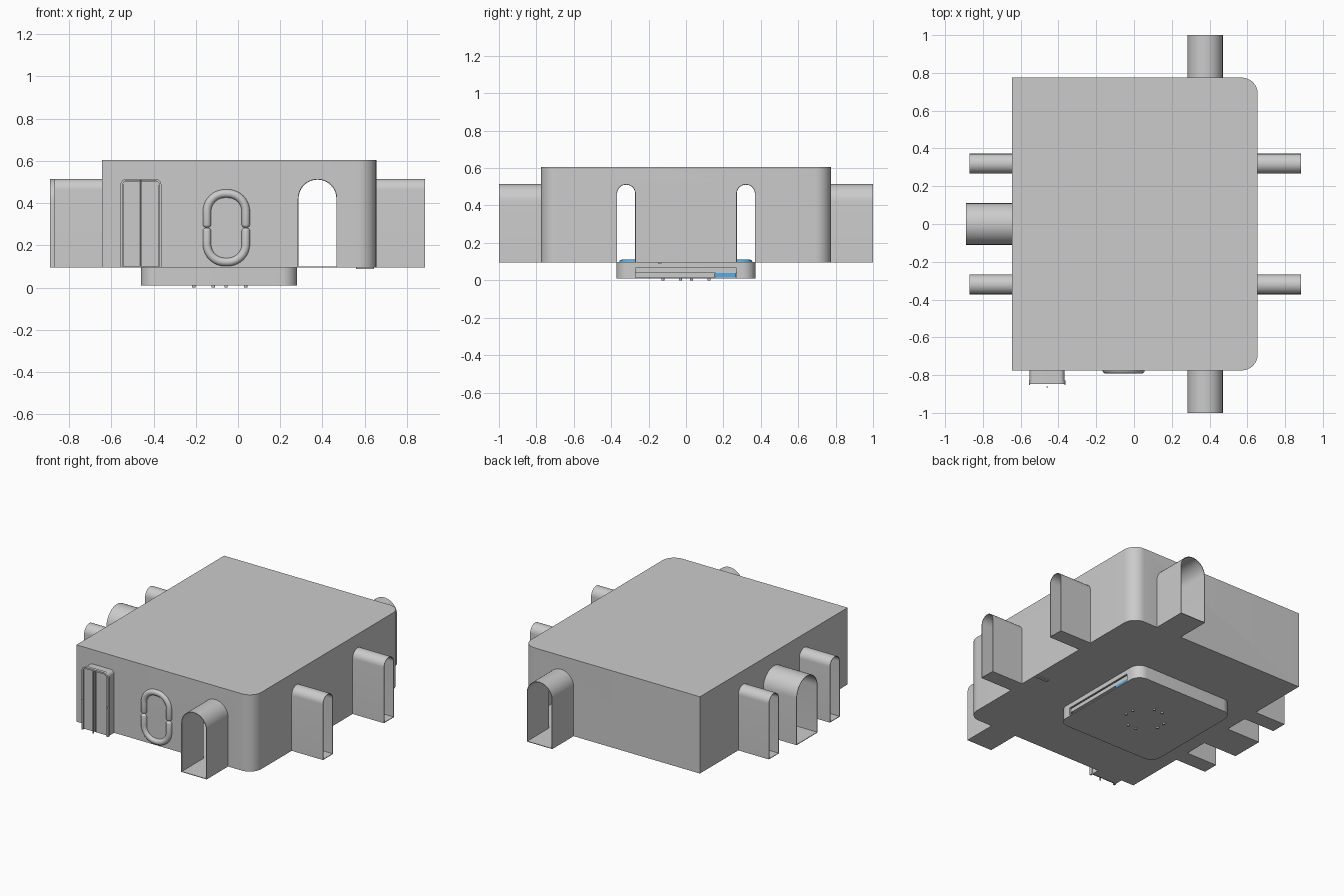
import bpy, bmesh, math
from mathutils import Vector

if "Cube" in bpy.data.objects:
    bpy.data.objects.remove(bpy.data.objects["Cube"])


def finish(ob, bm):
    bmesh.ops.recalc_face_normals(bm, faces=bm.faces)
    bm.to_mesh(ob.data)
    bm.free()
    return ob


def new_object(name):
    ob = bpy.data.objects.new(name, bpy.data.meshes.new(name))
    bpy.context.collection.objects.link(ob)
    return ob


def prism(name, pts, axis, a, b):
    """Extrude a 2D outline along an axis from a to b."""
    place = {'x': lambda u, v, t: (t, u, v),
             'y': lambda u, v, t: (u, t, v),
             'z': lambda u, v, t: (u, v, t)}[axis]
    bm = bmesh.new()
    f = bm.faces.new([bm.verts.new(place(u, v, a)) for u, v in pts])
    ext = bmesh.ops.extrude_face_region(bm, geom=[f])
    d = Vector(place(0, 0, b - a))
    bmesh.ops.translate(bm, vec=d, verts=[g for g in ext['geom'] if isinstance(g, bmesh.types.BMVert)])
    return finish(new_object(name), bm)


def rounded(u0, v0, u1, v1, radii, n=10):
    """Rectangle outline; radii run from lower left anticlockwise."""
    pts = []
    for i, (u, v, su, sv) in enumerate([(u0, v0, 1, 1), (u1, v0, -1, 1), (u1, v1, -1, -1), (u0, v1, 1, -1)]):
        r = radii[i]
        if not r:
            pts.append((u, v))
            continue
        for k in range(n + 1):
            t = math.pi + i * math.pi / 2 + k / n * math.pi / 2
            pts.append((u + su * r + r * math.cos(t), v + sv * r + r * math.sin(t)))
    return pts


def arch(u0, u1, z0, z1, n=20):
    r, c = (u1 - u0) / 2, (u0 + u1) / 2
    return [(u0, z0), (u1, z0)] + [(c + r * math.cos(math.pi * k / n), z1 - r + r * math.sin(math.pi * k / n))
                                   for k in range(n + 1)]


def boolean(ob, other, op):
    m = ob.modifiers.new("bool", 'BOOLEAN')
    m.object, m.operation, m.solver = other, op, 'EXACT'
    bpy.context.view_layer.objects.active = ob
    bpy.ops.object.modifier_apply(modifier=m.name)
    bpy.data.objects.remove(other)


def smooth(ob):
    bpy.ops.object.select_all(action='DESELECT')
    ob.select_set(True)
    bpy.context.view_layer.objects.active = ob
    bpy.ops.object.shade_smooth_by_angle(angle=math.radians(30))


def box(name, x0, x1, y0, y1, z0, z1):
    return prism(name, [(x0, y0), (x1, y0), (x1, y1), (x0, y1)], 'z', z0, z1)


blue = bpy.data.materials.new("water_blue")
blue.diffuse_color = (0.1, 0.42, 0.75, 1)
blue.use_nodes = True
blue.node_tree.nodes["Principled BSDF"].inputs["Base Color"].default_value = blue.diffuse_color

# Hollow room with arched passages running out through its walls
T = 0.004
Z0, Z1, ZA = 0.095, 0.605, 0.515
passages = [('y', 0.283, 0.47, -1.0, 1.0),
            ('x', 0.268, 0.372, -0.87, 0.885),
            ('x', -0.372, -0.268, -0.87, 0.885),
            ('x', -0.11, 0.11, -0.89, -0.5)]


def shell(name, t, extra):
    ob = prism(name, rounded(-0.645 + t, -0.775 + t, 0.655 - t, 0.775 - t, (0, 0.085, 0.085, 0)), 'z', Z0 + t, Z1 - t)
    for axis, u0, u1, a, b in passages:
        boolean(ob, prism("passage", arch(u0 + t, u1 - t, Z0 + t, ZA - t), axis, a - extra, b + extra), 'UNION')
    return ob


room = shell("room_shell", 0, 0)
boolean(room, shell("room_hollow", T, 0.05), 'DIFFERENCE')
r4 = (0.07,) * 4
boolean(room, prism("pool_opening", rounded(-0.45, -0.36, 0.27, 0.36, r4), 'z', 0, 0.2), 'DIFFERENCE')
smooth(room)

# Sunken basin below the floor, with a long slot in its right side
basin = prism("pool_basin", rounded(-0.46, -0.372, 0.28, 0.372, r4), 'z', 0.01, Z0)
boolean(basin, prism("basin_hollow", rounded(-0.45, -0.362, 0.27, 0.362, r4), 'z', 0.014, 0.2), 'DIFFERENCE')
boolean(basin, box("slot_cut", 0.2, 0.4, -0.27, 0.27, 0.016, 0.066), 'DIFFERENCE')
smooth(basin)
box("slot_shelf", 0.25, 0.268, -0.27, 0.27, 0.04, 0.066)
box("slot_back", 0.24, 0.25, -0.27, 0.27, 0.016, 0.066)

# Water surface with a soft edge, and the blue piece seen in the slot
water = prism("pool_water", rounded(-0.445, -0.357, 0.265, 0.355, r4), 'z', 0.07, 0.11)
bev = water.modifiers.new("bevel", 'BEVEL')
bev.width, bev.segments, bev.limit_method = 0.012, 3, 'ANGLE'
spill = prism("slot_water", rounded(0.15, 0.016, 0.268, 0.038, (0.01, 0, 0, 0.01)), 'x', 0.25, 0.272)
for ob in (water, spill):
    ob.data.materials.append(blue)
    smooth(ob)

# Ring of small drains under the basin
for i, (x, y) in enumerate([(s * a, t * b) for a, b in ((0.123, 0.03), (0.03, 0.123)) for s in (-1, 1) for t in (-1, 1)]):
    bpy.ops.mesh.primitive_cylinder_add(vertices=12, radius=0.008, depth=0.012, location=(x - 0.087, y, 0.006))
    bpy.context.object.name = f"drain_{i + 1}"

# Front door: box, raised trim frame, two leaves, centre rod and handles
X0, X1, ZD = -0.557, -0.363, 0.515
smooth(prism("door_box", rounded(X0 + 0.005, Z0, X1 - 0.005, ZD - 0.005, (0, 0, 0.025, 0.025)), 'y', -0.83, -0.774))
trim = prism("door_trim", rounded(X0, Z0, X1, ZD, (0, 0, 0.03, 0.03)), 'y', -0.848, -0.828)
boolean(trim, prism("trim_cut", rounded(X0 + 0.01, 0.05, X1 - 0.01, ZD - 0.01, (0, 0, 0.02, 0.02)), 'y', -0.9, -0.8), 'DIFFERENCE')
smooth(trim)
for side, s in (("left", -1), ("right", 1)):
    xa, xb = sorted((-0.46 + s * 0.003, -0.46 + s * 0.085))
    box(f"door_leaf_{side}", xa, xb, -0.84, -0.829, 0.1, 0.503)
    box(f"door_catch_{side}", -0.46 + s * 0.094 - 0.003, -0.46 + s * 0.094 + 0.003, -0.852, -0.846, 0.283, 0.297)
bpy.ops.mesh.primitive_cylinder_add(vertices=12, radius=0.004, depth=0.41, location=(-0.46, -0.863, 0.305))
bpy.context.object.name = "door_rod"
smooth(bpy.context.object)


# Two facing U-shaped tubes on the front wall
def tube(name, sign):
    cx, zc, hw, r, rad = -0.055, 0.283, 0.092, 0.085, 0.02
    path = [(-hw, 0.014), (-hw, 0.162 - r)]
    for c, a0 in ((-hw + r, math.pi), (hw - r, math.pi / 2)):
        path += [(c + r * math.cos(a0 - k * math.pi / 20), 0.162 - r + r * math.sin(a0 - k * math.pi / 20))
                 for k in range(11)]
    path.append((hw, 0.014))
    # taper the ends into round caps
    caps = [(math.sin(k * math.pi / 8), math.cos(k * math.pi / 8)) for k in range(4)]
    rings = [(-hw, 0.014 - rad * c * 0.7, rad * max(s, 0.05)) for s, c in caps]
    rings += [(x, z, rad) for x, z in path]
    rings += [(hw, 0.014 - rad * c * 0.7, rad * max(s, 0.05)) for s, c in reversed(caps)]
    bm, loops, n = bmesh.new(), [], 14
    for i, (x, z, rr) in enumerate(rings):
        p, q = rings[max(i - 1, 0)], rings[min(i + 1, len(rings) - 1)]
        d = Vector((q[0] - p[0], q[1] - p[1])).normalized()
        loops.append([bm.verts.new((cx + x - d.y * rr * math.cos(2 * math.pi * k / n),
                                    -0.773 + rr * math.sin(2 * math.pi * k / n),
                                    zc + sign * (z + d.x * rr * math.cos(2 * math.pi * k / n)))) for k in range(n)])
    for A, B in zip(loops, loops[1:]):
        for k in range(n):
            bm.faces.new((A[k], A[(k + 1) % n], B[(k + 1) % n], B[k]))
    bm.faces.new(loops[0])
    bm.faces.new(loops[-1])
    smooth(finish(new_object(name), bm))


tube("wall_tube_upper", 1)
tube("wall_tube_lower", -1)

# Thin strip under the right edge of the floor
box("floor_strip", 0.56, 0.645, -0.15, -0.13, 0.089, 0.096)
